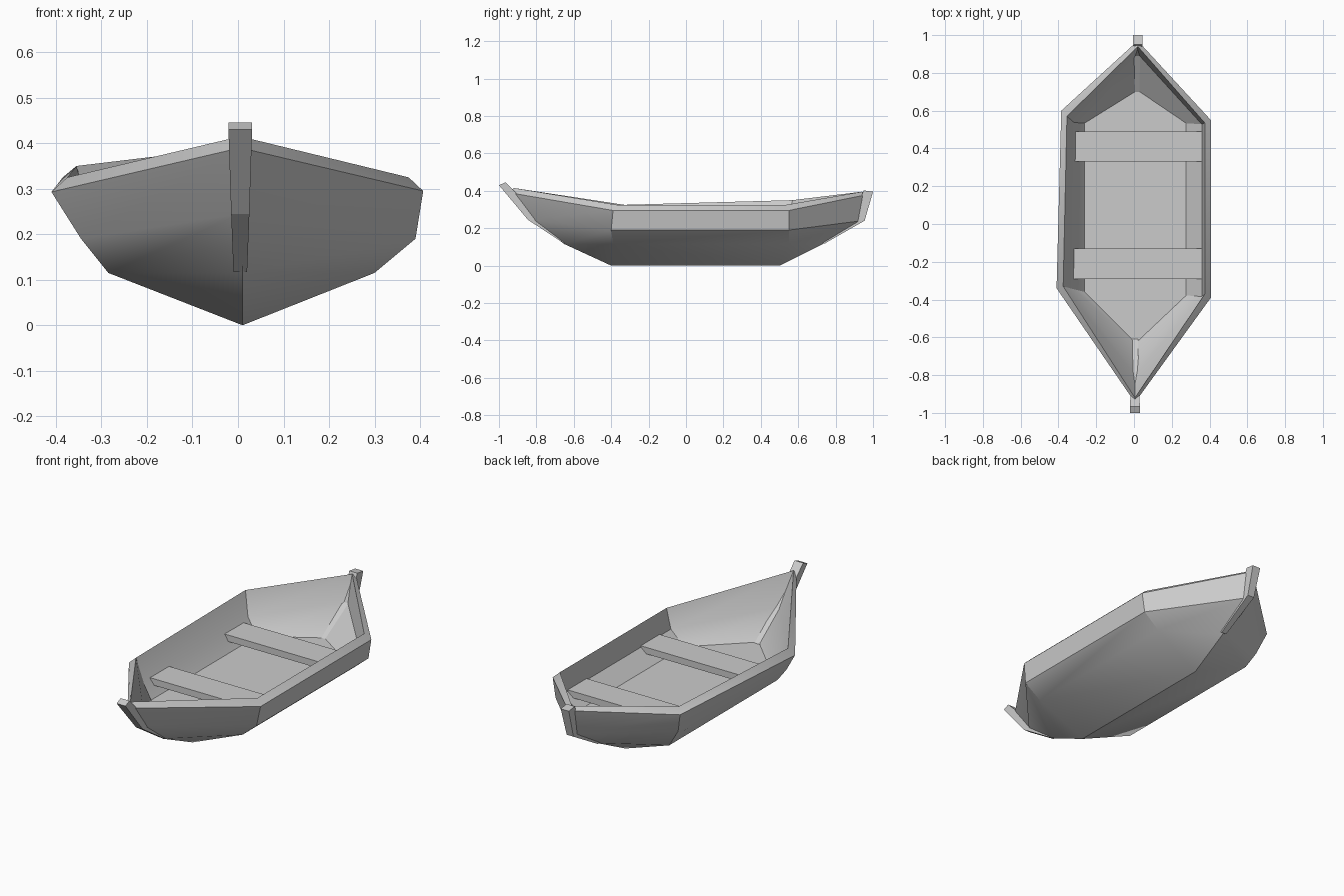
import bpy
import bmesh
import math
from mathutils import Vector

default_cube = bpy.data.objects.get("Cube")
if default_cube:
    bpy.data.objects.remove(default_cube, do_unlink=True)

grey = bpy.data.materials.new("plain_grey")
grey.use_nodes = True
grey.diffuse_color = (0.6, 0.6, 0.6, 1)
grey.node_tree.nodes["Principled BSDF"].inputs["Base Color"].default_value = grey.diffuse_color


def finish(name, bm, smooth_angle=None):
    """Turn a bmesh into a named grey object."""
    bmesh.ops.recalc_face_normals(bm, faces=bm.faces)
    mesh = bpy.data.meshes.new(name)
    bm.to_mesh(mesh)
    bm.free()
    mesh.materials.append(grey)
    obj = bpy.data.objects.new(name, mesh)
    bpy.context.collection.objects.link(obj)
    if smooth_angle:
        bpy.ops.object.select_all(action="DESELECT")
        obj.select_set(True)
        bpy.context.view_layer.objects.active = obj
        bpy.ops.object.shade_smooth_by_angle(angle=math.radians(smooth_angle))
    return obj


def inset(ring, scale, lift):
    """Inner skin ring, shrunk from an outer one."""
    return [Vector((p[0] * scale[0], p[1] * scale[1], p[2] + lift)) for p in ring]


# Hull outline at each level: bow, left front, left back, stern, right back, right front
low_chine = [(.01, -.65, .115), (.3, -.39, .115), (.3, .55, .115),
             (.02, .73, .115), (-.285, .55, .115), (-.285, -.37, .115)]
high_chine = [(.005, -.83, .245), (.39, -.4, .19), (.39, .55, .19),
              (.02, .94, .24), (-.345, .56, .21), (-.345, -.36, .19)]
sheer = [(.005, -.945, .39), (.407, -.39, .295), (.407, .55, .295),
         (.02, .97, .38), (-.385, .6, .325), (-.41, -.34, .293)]
rail = [(.005, -.92, .415), (.375, -.37, .325), (.375, .535, .325),
        (.02, .94, .395), (-.355, .57, .35), (-.375, -.33, .325)]
inner_chine = inset(high_chine, (.92, .96), .02)
floor = inset(low_chine, (.92, .97), .025)


def build_hull():
    bm = bmesh.new()
    levels = [low_chine, high_chine, sheer, rail, inner_chine, floor]
    rings = [[bm.verts.new(p) for p in level] for level in levels]
    for lower, upper in zip(rings, rings[1:]):
        for i in range(6):
            j = (i + 1) % 6
            bm.faces.new((lower[i], lower[j], upper[j], upper[i]))
    bm.faces.new(rings[-1])
    # V-shaped bottom running down to the keel line
    front = bm.verts.new((.01, -.4, 0))
    back = bm.verts.new((.01, .5, 0))
    bow, lf, lb, stern, rb, rf = rings[0]
    for face in ((bow, lf, front), (lf, lb, back, front), (lb, stern, back),
                 (stern, rb, back), (rb, rf, front, back), (rf, bow, front)):
        bm.faces.new(face)
    return finish("hull", bm, 30)


def build_post(name, outer, inner, x, widths):
    """Tapered end post: outer and inner (y, z) paths from the foot up."""
    bm = bmesh.new()
    rows = []
    for (yo, zo), (yi, zi), w in zip(outer, inner, widths):
        rows.append([bm.verts.new(p) for p in ((x - w, yo, zo), (x + w, yo, zo),
                                               (x + w, yi, zi), (x - w, yi, zi))])
    for a, b in zip(rows, rows[1:]):
        for i in range(4):
            j = (i + 1) % 4
            bm.faces.new((a[i], a[j], b[j], b[i]))
    bm.faces.new(rows[0])
    bm.faces.new(rows[-1])
    return finish(name, bm)


def build_seat(name, y):
    bm = bmesh.new()
    bmesh.ops.create_cube(bm, size=1)
    bmesh.ops.scale(bm, vec=(.695, .16, .035), verts=bm.verts)
    bmesh.ops.translate(bm, vec=(.018, y, .2), verts=bm.verts)
    return finish(name, bm)


build_hull()

# End posts
build_post("bow_post",
           [(-.65, .117), (-.845, .245), (-1, .43)],
           [(-.61, .14), (-.785, .265), (-.965, .445)], .005, (.015, .02, .026))
build_post("stern_post",
           [(.74, .117), (.955, .24), (1, .395)],
           [(.7, .14), (.89, .26), (.95, .402)], .02, (.015, .02, .024))

# Cross benches
build_seat("front_seat", -.21)
build_seat("back_seat", .41)
